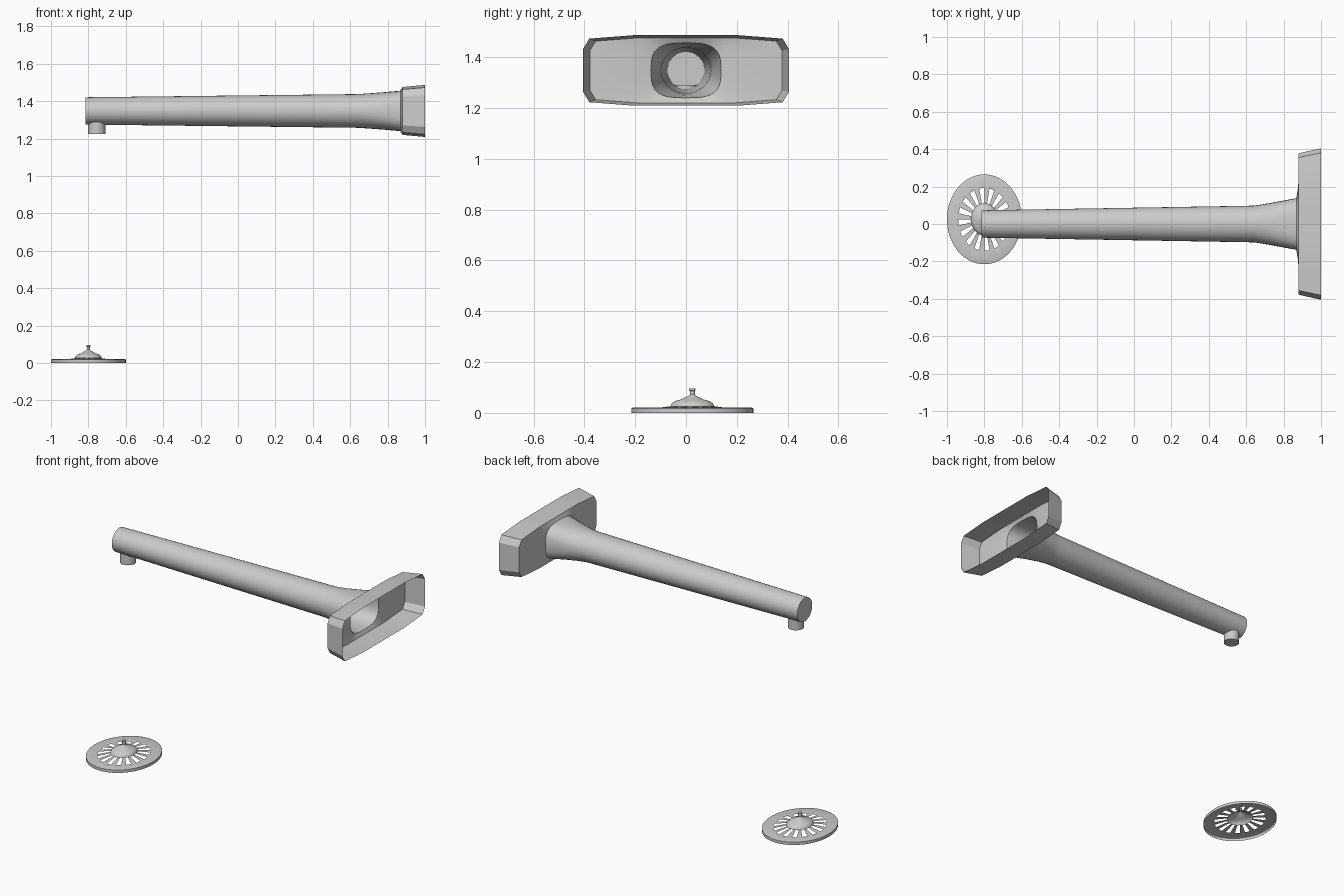
import bpy, bmesh
from math import sin, cos, pi, radians

if "Cube" in bpy.data.objects:
    bpy.data.objects.remove(bpy.data.objects["Cube"])

ZC = 1.348  # height of the spout axis


def finish(name, bm, angle=35):
    me = bpy.data.meshes.new(name)
    bm.normal_update()
    bm.to_mesh(me)
    bm.free()
    ob = bpy.data.objects.new(name, me)
    bpy.context.collection.objects.link(ob)
    bpy.ops.object.select_all(action='DESELECT')
    bpy.context.view_layer.objects.active = ob
    ob.select_set(True)
    bpy.ops.object.shade_smooth_by_angle(angle=radians(angle))
    return ob


def mirror_quarter(q):
    half = q + [(-y, z) for y, z in reversed(q[:-1])]
    return half + [(-y, -z) for y, z in half[1:-1]]


def rounded(n):
    # unit superellipse: n = 2 is a circle, higher is squarer
    return mirror_quarter([(max(cos(i * pi / 16), 0) ** (2 / n), sin(i * pi / 16) ** (2 / n))
                           for i in range(9)])


def bridge(bm, a, b, skip=lambda i: False):
    n = len(a)
    for i in range(n):
        if not skip(i):
            bm.faces.new((a[i], a[(i + 1) % n], b[(i + 1) % n], b[i]))


# Spout with hollow wall flange: one shell lofted along x, open at the wall
plate = mirror_quarter([(1, 0), (1, .2), (1, .42), (1, .61), (.94, .9),
                        (.72, .95), (.5, 1), (.25, 1), (0, 1)])
circle = rounded(2)
sections = [  # x, half width, half height, outline
    (-0.815, 0.073, 0.073, circle),
    (0.64, 0.098, 0.090, circle),
    (0.70, 0.107, 0.094, rounded(2.1)),
    (0.78, 0.122, 0.100, rounded(2.5)),
    (0.868, 0.138, 0.108, rounded(3.2)),
    (0.878, 0.200, 0.124, rounded(4)),
    (0.880, 0.378, 0.128, plate),
    (1.0, 0.405, 0.139, plate),
]
bm = bmesh.new()
rings = [[bm.verts.new((x, y * w, ZC + z * h)) for y, z in shape]
         for x, w, h, shape in sections]
for a, b in zip(rings, rings[1:]):
    bridge(bm, b, a)
bm.faces.new(rings[0])
bmesh.ops.recalc_face_normals(bm, faces=bm.faces)
finish("spout", bm, 30)

# Water outlet under the spout tip
bm = bmesh.new()
bmesh.ops.create_cone(bm, cap_ends=True, segments=32, radius1=0.046, radius2=0.046, depth=0.065)
bmesh.ops.translate(bm, verts=bm.verts, vec=(-0.755, 0, 1.2575))
finish("outlet", bm)

# Drain strainer: lathed thin shell, slots left open in one ring
SLOTS, SUB = 16, 4
N = SLOTS * SUB
profile = [(1, 0), (1, .018), (.97, .021), (.70, .016), (.36, .026), (.34, .036),
           (.28, .047), (.18, .053), (.13, .060), (.07, .066), (.04, .072),
           (.04, .086), (.052, .088), (.052, .096)]
bm = bmesh.new()
rings = [[bm.verts.new((-0.8 + 0.2 * r * cos(2 * pi * i / N),
                        0.025 + 0.24 * r * sin(2 * pi * i / N), z)) for i in range(N)]
         for r, z in profile]
for k, (a, b) in enumerate(zip(rings, rings[1:])):
    bridge(bm, a, b, (lambda i: i % SUB < 2) if k == 3 else (lambda i: False))
bm.faces.new(rings[-1])
finish("drain_strainer", bm)
